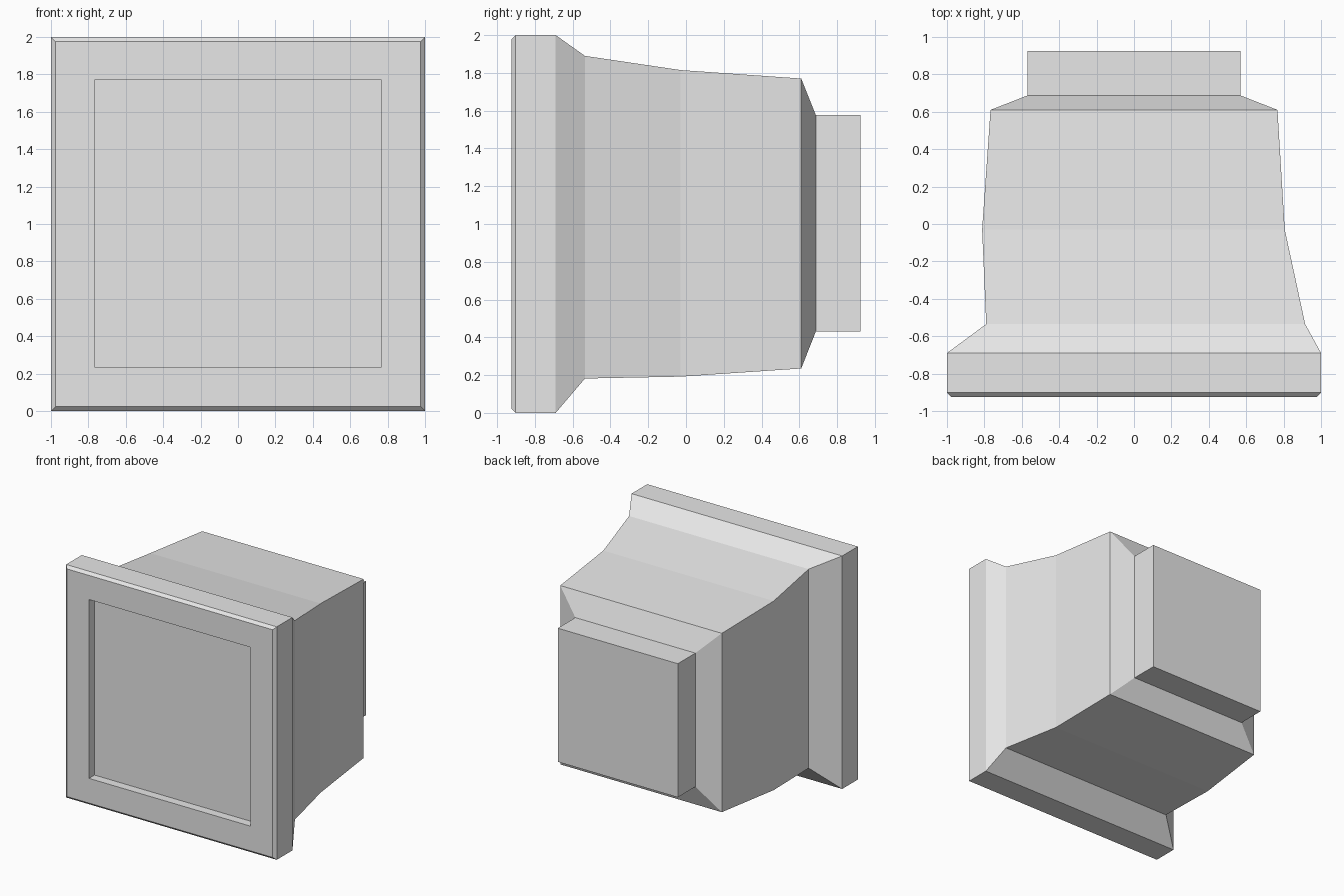
import bpy
import bmesh

cube = bpy.data.objects.get("Cube")
if cube:
    bpy.data.objects.remove(cube, do_unlink=True)

grey = bpy.data.materials.new("plain grey")
grey.use_nodes = True
colour = (0.8, 0.8, 0.8, 1)
grey.diffuse_color = colour
grey.node_tree.nodes["Principled BSDF"].inputs["Base Color"].default_value = colour


def ring(bm, y, left, right, low, high):
    """Rectangular cross-section across the depth axis."""
    corners = ((left, low), (right, low), (right, high), (left, high))
    return [bm.verts.new((x, y, z)) for x, z in corners]


# Cross-sections from the recess floor, out over the bezel, to the rear: y, x range, z range
sections = [
    (-0.85, -0.767, 0.767, 0.235, 1.77),   # recess floor
    (-0.925, -0.767, 0.767, 0.235, 1.77),  # recess opening
    (-0.925, -0.977, 0.977, 0.023, 1.977), # bezel chamfer
    (-0.902, -1, 1, 0, 2),
    (-0.69, -1, 1, 0, 2),                  # back of bezel
    (-0.535, -0.79, 0.915, 0.182, 1.89),   # uneven neck
    (-0.03, -0.812, 0.806, 0.192, 1.815),
    (0.61, -0.767, 0.767, 0.235, 1.77),    # rear shoulder
    (0.687, -0.57, 0.57, 0.43, 1.577),     # rear block
    (0.925, -0.57, 0.57, 0.43, 1.577),
]

# Skin the sections into one closed casing
bm = bmesh.new()
rings = [ring(bm, *section) for section in sections]
for a, b in zip(rings, rings[1:]):
    for i in range(4):
        j = (i + 1) % 4
        bm.faces.new((a[i], a[j], b[j], b[i]))
bm.faces.new(rings[0])
bm.faces.new(rings[-1])
bmesh.ops.recalc_face_normals(bm, faces=bm.faces)

mesh = bpy.data.meshes.new("monitor_casing")
bm.to_mesh(mesh)
bm.free()
mesh.materials.append(grey)
casing = bpy.data.objects.new("monitor_casing", mesh)
bpy.context.collection.objects.link(casing)
